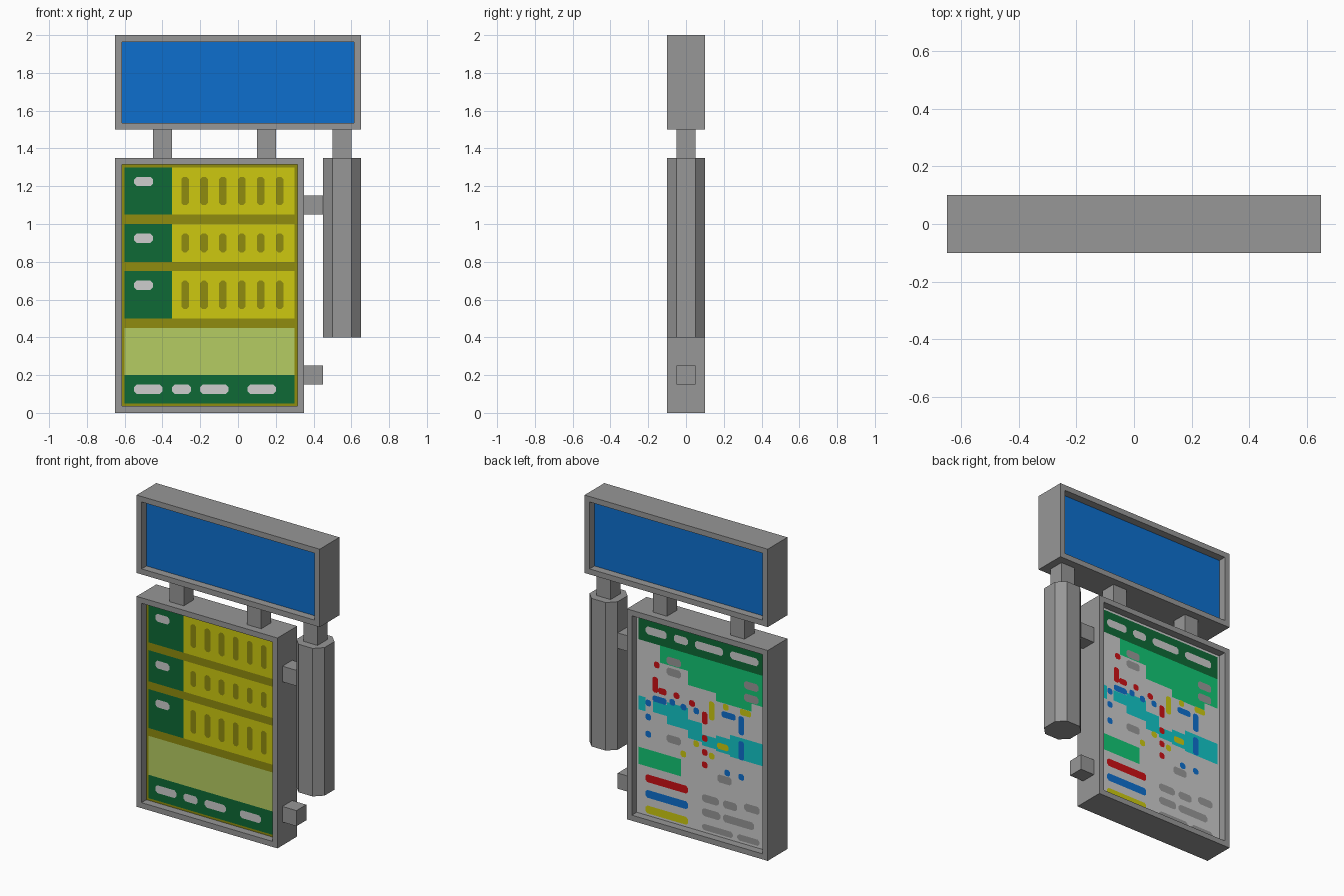
import bpy
import bmesh

cube = bpy.data.objects.get("Cube")
if cube:
    bpy.data.objects.remove(cube, do_unlink=True)


# Flat colours, given as display values and stored linear
def colour(name, code):
    rgb = [int(code[i:i + 2], 16) / 255 for i in (0, 2, 4)]
    rgba = [c / 12.92 if c < 0.04 else ((c + 0.055) / 1.055) ** 2.4 for c in rgb] + [1]
    mat = bpy.data.materials.new(name)
    mat.use_nodes = True
    mat.diffuse_color = rgba
    mat.node_tree.nodes["Principled BSDF"].inputs["Base Color"].default_value = rgba
    return mat


grey = colour("casing grey", "979797")
blue = colour("screen blue", "0d6fce")
dark_green = colour("dark green", "0e6a36")
yellow = colour("yellow", "cdc910")
olive = colour("olive", "908c0e")
lime = colour("pale lime", "b5cc62")
pale = colour("pale grey", "cdcdcd")
red = colour("red", "cc1014")
teal = colour("teal", "12c6c8")
green = colour("mid green", "12c674")


def finish(name, bm, *mats):
    mesh = bpy.data.meshes.new(name)
    bm.to_mesh(mesh)
    bm.free()
    for mat in mats:
        mesh.materials.append(mat)
    obj = bpy.data.objects.new(name, mesh)
    bpy.context.collection.objects.link(obj)
    return obj


def box_mesh(x, y, z):
    bm = bmesh.new()
    bmesh.ops.create_cube(bm, size=1)
    for v in bm.verts:
        v.co = [lim[c > 0] for lim, c in zip((x, y, z), v.co)]
    return bm


# Box with a sunken panel in the front and in the back
def framed_box(name, x, z, front_mat, back_mat):
    bm = box_mesh(x, (-0.1, 0.1), z)
    bm.normal_update()
    panels = [f for f in bm.faces if abs(f.normal.y) > 0.9]
    for face in panels:
        out = face.normal.copy()
        bmesh.ops.inset_individual(bm, faces=[face], thickness=0.05)
        rim = bmesh.ops.extrude_discrete_faces(bm, faces=[face])["faces"]
        bmesh.ops.translate(bm, verts=rim[0].verts, vec=out * -0.05)
        rim[0].material_index = 1 if out.y < 0 else 2
    bmesh.ops.recalc_face_normals(bm, faces=bm.faces)
    return finish(name, bm, grey, front_mat, back_mat)


# Flat marks on the cabinet panels, in hundredths: distance from the panel's
# left edge as the onlooker sees it, then height
def marks(name, mat, side, layer, rects, cut=0):
    bm = bmesh.new()
    y = side * (0.05 + 0.0012 * layer)
    for a, b, low, high in rects:
        c = cut
        if c:
            outline = [(a + c, low), (b - c, low), (b, low + c), (b, high - c),
                       (b - c, high), (a + c, high), (a, high - c), (a, low + c)]
        else:
            outline = [(a, low), (b, low), (b, high), (a, high)]
        bm.faces.new([bm.verts.new(((s / 100 - 0.6) if side < 0 else (0.3 - s / 100),
                                    y, h / 100)) for s, h in outline])
    return finish(name, bm, mat)


def dots(centres, w=2, h=2):
    return [(s - w, s + w, z - h, z + h) for s, z in centres]


FRONT, BACK = -1, 1

# Sign and cabinet
framed_box("sign", (-0.65, 0.65), (1.5, 2), blue, blue)
framed_box("cabinet", (-0.65, 0.35), (0, 1.35), olive, pale)

# Posts under the sign and brackets on the cabinet's side
for i, x in enumerate((-0.4, 0.15, 0.55)):
    finish(f"sign_post_{i}", box_mesh((x - 0.05, x + 0.05), (-0.05, 0.05), (1.35, 1.5)), grey)
for name, z in (("upper", 1.1), ("lower", 0.2)):
    finish(f"{name}_bracket", box_mesh((0.35, 0.45), (-0.05, 0.05), (z - 0.05, z + 0.05)), grey)

# Eight-sided hanging tube
bm = bmesh.new()
p, q = 0.1, 0.05
ring = [(p, -q), (p, q), (q, p), (-q, p), (-p, q), (-p, -q), (-q, -p), (q, -p)]
base = bm.faces.new([bm.verts.new((0.55 + x, y, 0.4)) for x, y in ring])
top = bmesh.ops.extrude_face_region(bm, geom=[base], use_keep_orig=True)["geom"]
bmesh.ops.translate(bm, vec=(0, 0, 0.95), verts=[v for v in top if isinstance(v, bmesh.types.BMVert)])
bmesh.ops.recalc_face_normals(bm, faces=bm.faces)
finish("hanging_tube", bm, grey)

# Front panel: three shelves, a pale tray and a base strip
shelves = [(105, 130), (80, 100), (50, 75)]
marks("shelf_labels", dark_green, FRONT, 1, [(0, 25, *s) for s in shelves])
marks("shelf_fields", yellow, FRONT, 1, [(25, 90, *s) for s in shelves])
marks("tray", lime, FRONT, 1, [(0, 90, 20, 45)])
marks("front_base_strip", dark_green, FRONT, 1, [(0, 90, 5, 20)])
marks("shelf_tags", pale, FRONT, 2, [(5, 15, t - 10, t - 5) for _, t in shelves], 1.4)
marks("shelf_slots", olive, FRONT, 2,
      [(s, s + 4, low + 5, top - 5) for low, top in shelves for s in range(30, 90, 10)], 1.2)
marks("front_base_tags", pale, FRONT, 2,
      [(a, b, 10, 15) for a, b in ((5, 20), (25, 35), (40, 55), (65, 80))], 1.4)

# Back panel: header strip
marks("back_header", dark_green, BACK, 1, [(0, 90, 115, 130)])
marks("back_header_tags", pale, BACK, 2,
      [(a, b, 120, 125) for a, b in ((5, 20), (25, 35), (40, 60), (65, 85))], 1.4)

# Back panel: map areas
marks("map_land", green, BACK, 1,
      [(15, 90, 104, 115), (35, 90, 95, 104), (55, 80, 90, 95), (0, 30, 35, 46)])
marks("map_water", teal, BACK, 1,
      [(0, 5, 70, 79), (10, 20, 71, 78), (20, 35, 66, 80), (35, 45, 61, 73),
       (45, 55, 59, 66), (55, 65, 58, 68), (65, 90, 57, 71)])

# Back panel: buildings, route lines and stops
marks("map_buildings", grey, BACK, 2,
      dots([(25, 107), (25, 100), (80, 106), (80, 98), (25, 57), (61, 41)], 5, 2.5), 1.2)
marks("map_red_stops", red, BACK, 3,
      dots([(13, 102), (27, 86), (38, 84), (47, 64), (47, 55), (47, 47)])
      + dots([(47, 77)], 2, 4) + [(10, 14, 84, 94), (14, 20, 84, 88)], 1)
marks("map_blue_stops", blue, BACK, 3,
      dots([(7, 76), (7, 67), (7, 56), (24, 81), (32, 80), (41, 80), (63, 46), (73, 46)])
      + dots([(15, 80), (64, 83)], 5) + dots([(73, 79), (73, 63)], 2, 6), 1)
marks("map_yellow_stops", yellow, BACK, 4,
      dots([(62, 88), (32, 50), (41, 59), (52, 54)])
      + dots([(76, 88), (60, 62)], 4) + dots([(52, 83)], 2, 6), 1)

# Back panel: legend
for name, mat, z in (("red", red, 25), ("blue", blue, 15), ("yellow", yellow, 5)):
    marks(f"legend_{name}_line", mat, BACK, 2, [(5, 35, z, z + 5)], 1.2)
marks("legend_text", grey, BACK, 2,
      [(45, 57, 23, 28), (60, 70, 23, 28), (75, 86, 25, 30), (45, 58, 14, 19),
       (60, 82, 14, 19), (45, 67, 5, 9), (70, 86, 5, 9)], 1.4)
